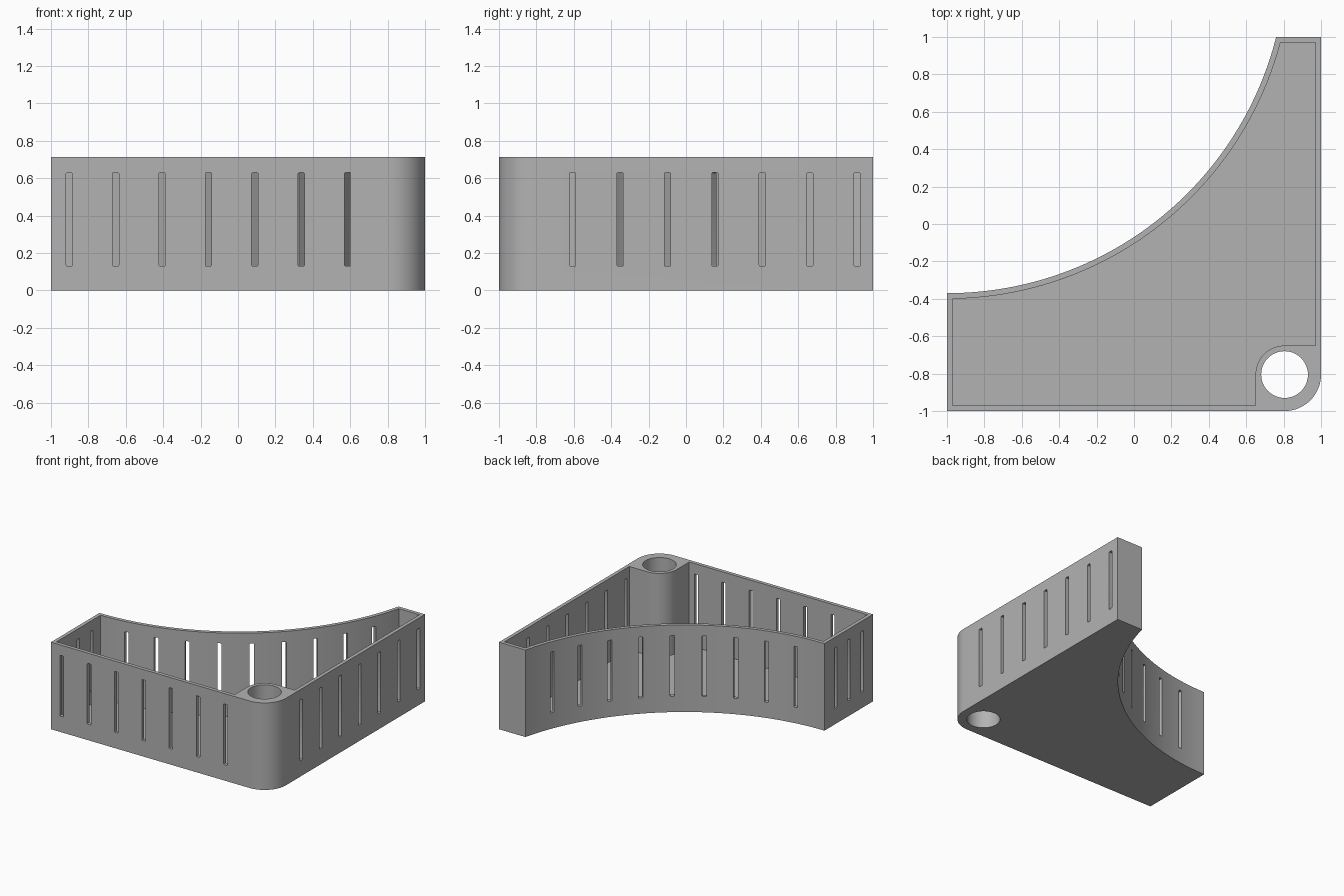
import bpy, bmesh, math
from mathutils import Matrix, Vector

HEIGHT, WALL, FLOOR = 0.715, 0.03, 0.03
ARC_CENTRE, ARC_R = (-1.0, 1.4455), 1.8155
BOSS = (0.805, -0.805)

if "Cube" in bpy.data.objects:
    bpy.data.objects.remove(bpy.data.objects["Cube"], do_unlink=True)


def arc(centre, radius, start, end, steps):
    """Points on a circle arc, angles in degrees."""
    angles = [math.radians(start + (end - start) * i / steps) for i in range(steps + 1)]
    return [(centre[0] + radius * math.cos(a), centre[1] + radius * math.sin(a)) for a in angles]


def add_prism(bm, outline, z0, z1, matrix=Matrix()):
    """Extrude a closed 2D outline along z, then place it."""
    low = [bm.verts.new(matrix @ Vector((x, y, z0))) for x, y in outline]
    high = [bm.verts.new(matrix @ Vector((x, y, z1))) for x, y in outline]
    bm.faces.new(low[::-1])
    bm.faces.new(high)
    for i in range(len(low)):
        j = (i + 1) % len(low)
        bm.faces.new((low[i], low[j], high[j], high[i]))


def make_object(name, bm):
    bmesh.ops.recalc_face_normals(bm, faces=bm.faces)
    mesh = bpy.data.meshes.new(name)
    bm.to_mesh(mesh)
    bm.free()
    obj = bpy.data.objects.new(name, mesh)
    bpy.context.collection.objects.link(obj)
    return obj


def prism(name, outline, z0, z1):
    bm = bmesh.new()
    add_prism(bm, outline, z0, z1)
    return make_object(name, bm)


def curved_side(inset):
    """Concave side of the tray, from its back end to its left end."""
    radius = ARC_R + inset
    start = -math.degrees(math.asin((ARC_CENTRE[1] - 1 + inset) / radius))
    end = -90 + math.degrees(math.asin(inset / radius))
    return arc(ARC_CENTRE, radius, start, end, 64)


# Tray body with a rounded corner and a concave back
body_outline = [(-1, -1)] + arc(BOSS, 0.195, -90, 0, 20) + [(1, 1)] + curved_side(0)
tray = prism("corner_tray", body_outline, 0, HEIGHT)

# Cavity that leaves the thin walls, the floor and the corner post
edge = 1 - WALL
post = arc(BOSS, 0.155, 180, 90, 16)
cavity_outline = ([(-edge, -edge), (post[0][0], -edge)] + post
                  + [(edge, post[-1][1]), (edge, edge)] + curved_side(WALL))
cavity = prism("cavity_cutter", cavity_outline, FLOOR, HEIGHT + 0.1)

# Round hole through the corner post
hole = prism("hole_cutter", arc(BOSS, 0.125, 0, 360, 48)[:-1], -0.1, HEIGHT + 0.1)

# Upright slots with softened corners
SLOT_HALF_W, SLOT_HALF_H, SLOT_Z, SOFT = 0.0165, 0.25, 0.38, 0.006
slot_outline = []
for sx, sy, a in ((1, 1, 0), (-1, 1, 90), (-1, -1, 180), (1, -1, 270)):
    corner = (sx * (SLOT_HALF_W - SOFT), sy * (SLOT_HALF_H - SOFT))
    slot_outline += arc(corner, SOFT, a, a + 90, 3)
slots_bm = bmesh.new()


def add_slot(x, y, turn):
    """Cut direction is y at turn 0, rotated about z by turn degrees."""
    place = (Matrix.Translation((x, y, SLOT_Z)) @ Matrix.Rotation(math.radians(turn), 4, 'Z')
             @ Matrix.Rotation(math.pi / 2, 4, 'X'))
    add_prism(slots_bm, slot_outline, -0.04, 0.04, place)


mid = 1 - WALL / 2
for i in range(7):
    add_slot(-0.902 + 0.248 * i, -mid, 0)
    add_slot(mid, -0.606 + 0.2535 * i, 90)
for i in range(3):
    add_slot(-mid, -0.86 + 0.173 * i, 90)
for i in range(9):
    turn = 37.9 + 7.5 * (i - 4)
    a, r = math.radians(turn), ARC_R + WALL / 2
    add_slot(ARC_CENTRE[0] + r * math.sin(a), ARC_CENTRE[1] - r * math.cos(a), turn)
slots = make_object("slot_cutter", slots_bm)

# Apply the cuts and discard the cutters
bpy.context.view_layer.objects.active = tray
for cutter in (cavity, hole, slots):
    cutter.hide_render = True
    mod = tray.modifiers.new(cutter.name, 'BOOLEAN')
    mod.operation, mod.solver, mod.object = 'DIFFERENCE', 'EXACT', cutter
    bpy.ops.object.modifier_apply(modifier=mod.name)
    bpy.data.objects.remove(cutter, do_unlink=True)

# Plain grey material
grey = bpy.data.materials.new("plain_grey")
grey.use_nodes = True
colour = (0.45, 0.45, 0.45, 1)
grey.diffuse_color = colour
grey.node_tree.nodes["Principled BSDF"].inputs["Base Color"].default_value = colour
tray.data.materials.clear()
tray.data.materials.append(grey)

# Smooth curved walls, sharp corners
bpy.ops.object.select_all(action='DESELECT')
tray.select_set(True)
bpy.ops.object.shade_smooth_by_angle(angle=math.radians(30))
